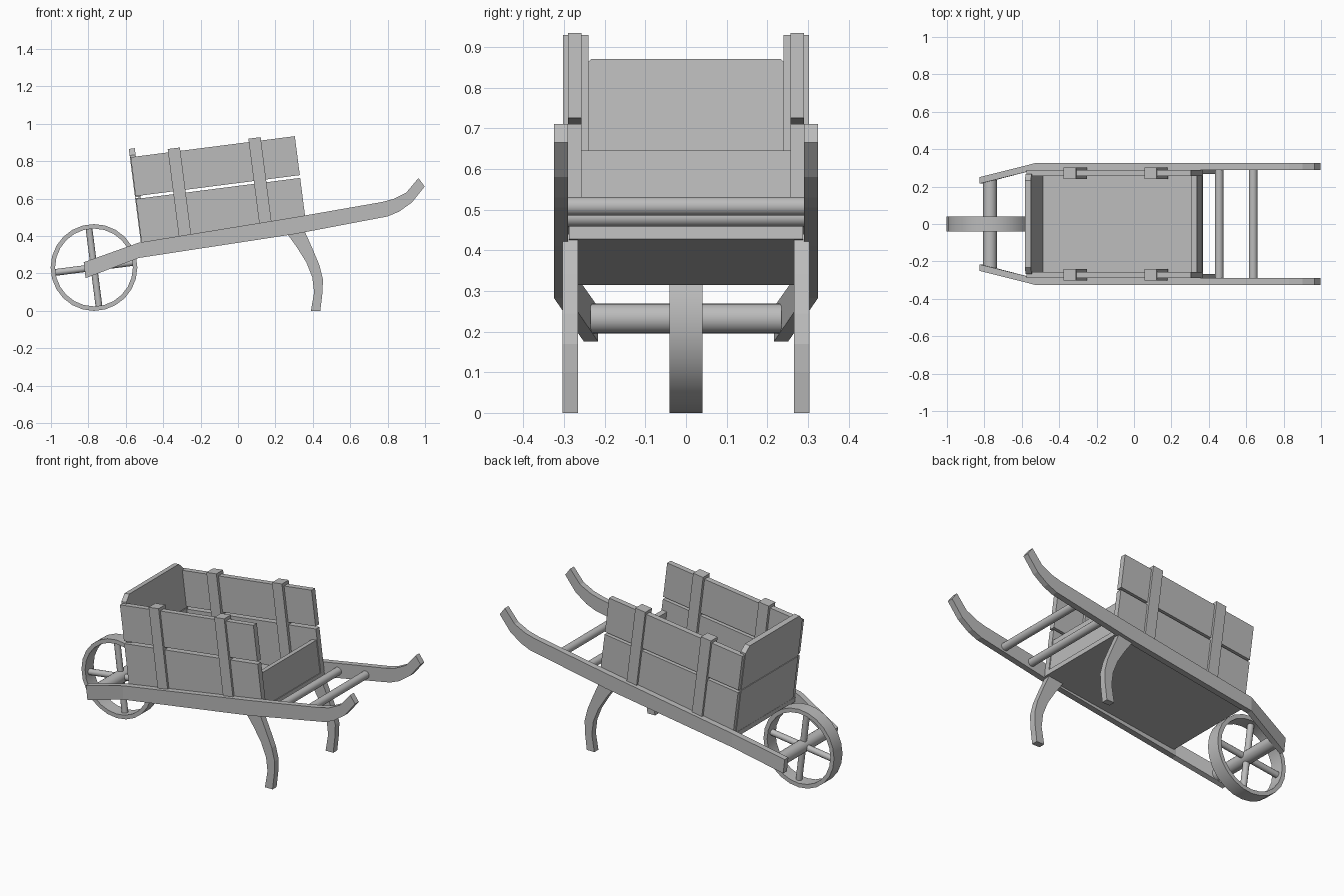
import bpy, bmesh, math
from mathutils import Matrix, Vector

cube = bpy.data.objects.get("Cube")
if cube:
    bpy.data.objects.remove(cube)

grey = bpy.data.materials.new("plain grey")
grey.use_nodes = True
COLOUR = (0.5, 0.5, 0.5, 1)
grey.diffuse_color = COLOUR
grey.node_tree.nodes["Principled BSDF"].inputs["Base Color"].default_value = COLOUR

# Frame of the tilted tray: x runs up towards the handles
TILT = Matrix.Translation((-0.52, 0, 0.40)) @ Matrix.Rotation(-math.radians(7.3), 4, 'Y')


def finish(name, bm, matrix=None, smooth=False):
    if matrix:
        bm.transform(matrix)
    bmesh.ops.recalc_face_normals(bm, faces=bm.faces)
    mesh = bpy.data.meshes.new(name)
    bm.to_mesh(mesh)
    bm.free()
    mesh.materials.append(grey)
    obj = bpy.data.objects.new(name, mesh)
    bpy.context.collection.objects.link(obj)
    if smooth:
        bpy.ops.object.select_all(action='DESELECT')
        obj.select_set(True)
        bpy.context.view_layer.objects.active = obj
        bpy.ops.object.shade_smooth_by_angle(angle=math.radians(40))
    return obj


def box(name, x, y, z, matrix=TILT, chamfer=0):
    """Box from ranges; chamfer clips the two upper corners across y."""
    bm = bmesh.new()
    c = chamfer
    outline = [(y[0], z[0]), (y[1], z[0]), (y[1], z[1] - c), (y[0], z[1] - c)]
    if c:
        outline[3:] = [(y[1] - c, z[1]), (y[0] + c, z[1]), (y[0], z[1] - c)]
    ends = [[bm.verts.new((px, py, pz)) for py, pz in outline] for px in x]
    for end in ends:
        bm.faces.new(end)
    n = len(outline)
    for i in range(n):
        j = (i + 1) % n
        bm.faces.new((ends[0][i], ends[0][j], ends[1][j], ends[1][i]))
    return finish(name, bm, matrix)


def strip(name, pairs, y_of, thick, side):
    """Bent plank following pairs of edge points in the xz plane."""
    bm = bmesh.new()
    rings = []
    for a, b in pairs:
        y = y_of(a[0])
        rings.append([bm.verts.new((p[0], side * (y + t), p[1]))
                      for p, t in ((a, 0), (b, 0), (b, thick), (a, thick))])
    for r, s in zip(rings, rings[1:]):
        for i in range(4):
            j = (i + 1) % 4
            bm.faces.new((r[i], r[j], s[j], s[i]))
    bm.faces.new(rings[0])
    bm.faces.new(rings[-1])
    return finish(name, bm)


def rod(name, start, end, radius, segments=20):
    start, end = Vector(start), Vector(end)
    d = end - start
    bm = bmesh.new()
    bmesh.ops.create_cone(bm, cap_ends=True, segments=segments,
                          radius1=radius, radius2=radius, depth=d.length)
    turn = d.to_track_quat('Z', 'Y').to_matrix().to_4x4()
    return finish(name, bm, Matrix.Translation((start + end) / 2) @ turn, True)


# Rails with curved handles, and legs, on both sides
RAIL = [((-0.815, 0.175), (-0.825, 0.26)), ((-0.53, 0.283), (-0.53, 0.365)),
        ((0.30, 0.41), (0.30, 0.50)), ((0.80, 0.505), (0.77, 0.582)),
        ((0.86, 0.53), (0.83, 0.598)), ((0.93, 0.58), (0.90, 0.633)),
        ((0.998, 0.665), (0.965, 0.71))]
LEG = [((0.25, 0.43), (0.35, 0.44)), ((0.315, 0.34), (0.395, 0.34)),
       ((0.365, 0.26), (0.435, 0.245)), ((0.397, 0.18), (0.454, 0.17)),
       ((0.407, 0.10), (0.452, 0.10)), ((0.39, 0), (0.44, 0))]


def rail_y(x):
    return 0.29 + min(0, x + 0.53) * 0.26


for side, label in ((1, "left"), (-1, "right")):
    strip(f"{label}_rail", RAIL, rail_y, 0.035, side)
    strip(f"{label}_leg", LEG, lambda x: 0.266, 0.038, side)
    wall = sorted((side * 0.257, side * 0.29))
    box(f"{label}_lower_plank", (0, 0.885), wall, (-0.055, 0.20))
    box(f"{label}_upper_plank", (0, 0.885), wall, (0.215, 0.425))
    # Battens straddle the planks
    for u, place in ((0.235, "front"), (0.67, "rear")):
        box(f"{label}_{place}_batten", (u - 0.033, u + 0.033),
            sorted((side * 0.24, side * 0.303)), (-0.03, 0.443))

# Tray floor and end boards
box("tray_floor", (-0.005, 0.885), (-0.288, 0.288), (-0.086, -0.055))
box("front_lower_board", (-0.004, 0.028), (-0.268, 0.268), (-0.055, 0.205))
box("front_upper_board", (-0.004, 0.028), (-0.268, 0.268), (0.209, 0.47), chamfer=0.035)
box("tail_board", (0.85, 0.88), (-0.258, 0.258), (-0.055, 0.135))

# Cross bars between the handles
for x, z in ((0.455, 0.481), (0.637, 0.508)):
    rod("cross_bar", (x, -0.295, z), (x, 0.295, z), 0.023)

# Wheel rim, spokes and axle
HUB = Vector((-0.77, 0, 0.232))
bm = bmesh.new()
N = 24
rings = []
for i in range(N):
    a = 2 * math.pi * i / N
    rings.append([bm.verts.new(HUB + Vector((r * math.cos(a), y, r * math.sin(a))))
                  for r, y in ((0.232, -0.04), (0.232, 0.04), (0.208, 0.04), (0.208, -0.04))])
for i in range(N):
    r, s = rings[i], rings[(i + 1) % N]
    for k in range(4):
        m = (k + 1) % 4
        bm.faces.new((r[k], r[m], s[m], s[k]))
finish("wheel_rim", bm, smooth=True)
for k in range(2):
    a = math.radians(7.3 + 90 * k)
    d = Vector((math.cos(a), 0, math.sin(a))) * 0.212
    rod("wheel_spokes", HUB - d, HUB + d, 0.018, 12)
rod("axle", HUB - Vector((0, 0.235, 0)), HUB + Vector((0, 0.235, 0)), 0.037)
